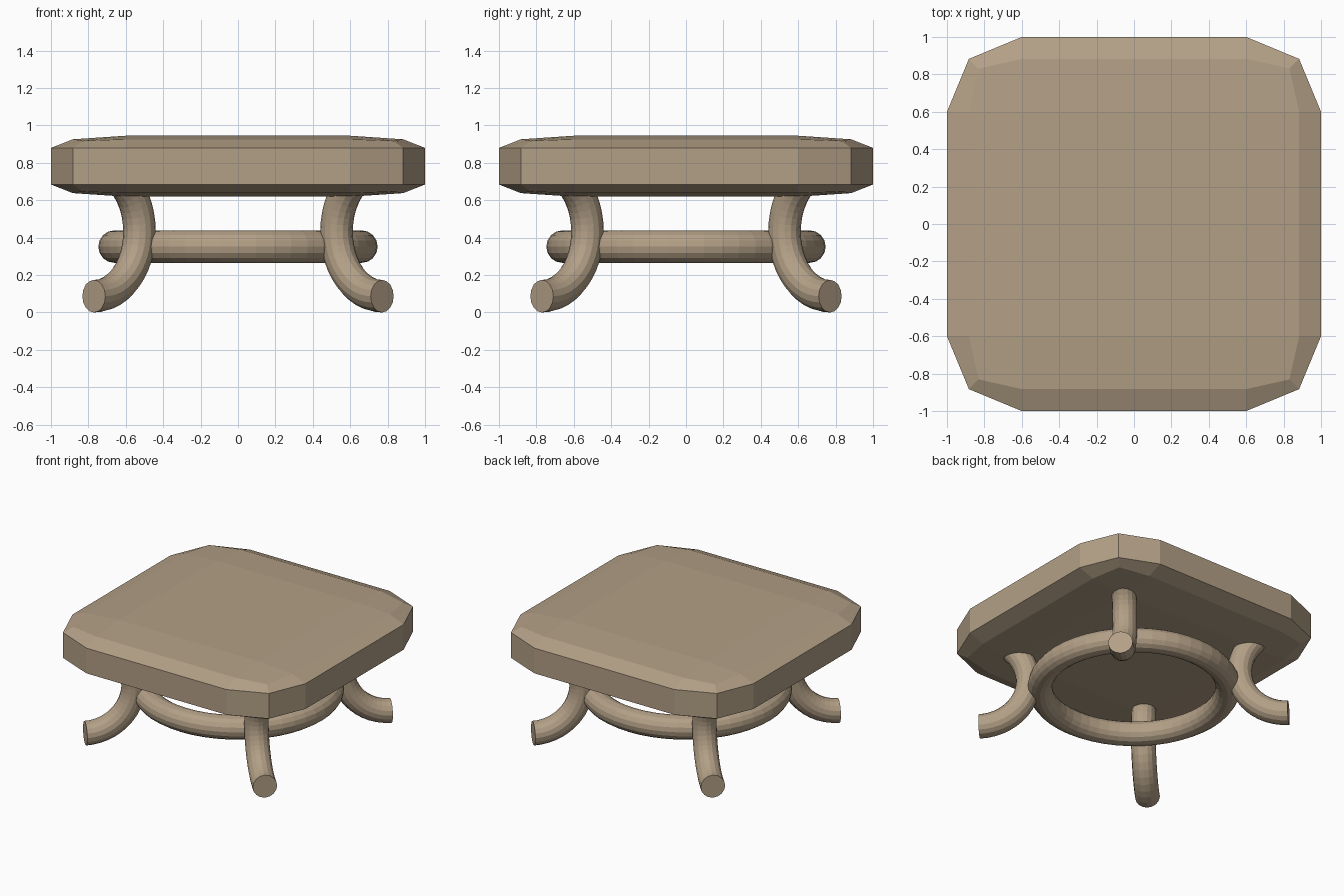
import bpy
import bmesh
from math import pi, radians
from mathutils import Matrix, Vector

cube = bpy.data.objects.get("Cube")
if cube:
    bpy.data.objects.remove(cube, do_unlink=True)

# One wood colour for the whole stool
TAN = (0.45, 0.35, 0.24, 1.0)
wood = bpy.data.materials.new("tan_wood")
wood.use_nodes = True
wood.diffuse_color = TAN
wood.node_tree.nodes["Principled BSDF"].inputs["Base Color"].default_value = TAN

TUBE = 0.087  # radius of the legs and the ring


def add_object(name, bm):
    bmesh.ops.recalc_face_normals(bm, faces=bm.faces)
    mesh = bpy.data.meshes.new(name)
    bm.to_mesh(mesh)
    bm.free()
    mesh.materials.append(wood)
    obj = bpy.data.objects.new(name, mesh)
    bpy.context.scene.collection.objects.link(obj)
    return obj


def swept_tube(start, turn, centre, axis, angle, steps):
    """Sweep a circle around an axis; open ends are capped."""
    bm = bmesh.new()
    bmesh.ops.create_circle(bm, segments=16, radius=TUBE,
                            matrix=Matrix.Translation(start) @ turn)
    bmesh.ops.spin(bm, geom=bm.verts[:] + bm.edges[:], cent=centre,
                   axis=axis, angle=angle, steps=steps)
    bmesh.ops.remove_doubles(bm, verts=bm.verts, dist=0.0005)
    bmesh.ops.holes_fill(bm, edges=[e for e in bm.edges if e.is_boundary], sides=0)
    return bm


# Seat: chamfered cube flattened into a slab
bm = bmesh.new()
bmesh.ops.create_cube(bm, size=2)
bmesh.ops.bevel(bm, geom=bm.edges[:], offset=0.4, segments=2, profile=0.5,
                affect='EDGES')
bmesh.ops.scale(bm, vec=(1, 1, 0.163), verts=bm.verts)
bmesh.ops.translate(bm, vec=(0, 0, 0.782), verts=bm.verts)
add_object("seat", bm)

# Brace ring between the legs
bm = swept_tube(Vector((0.66, 0, 0.352)), Matrix.Rotation(pi / 2, 4, 'X'),
                (0, 0, 0.352), (0, 0, 1), 2 * pi, 48)
add_object("brace_ring", bm)

# Four half-circle legs on the diagonals, upper ends sunk in the seat
LEGS = {"back_left_leg": 45, "back_right_leg": 135,
        "front_right_leg": 225, "front_left_leg": 315}
for name, degrees in LEGS.items():
    bm = swept_tube(Vector((1.09, 0, TUBE)), Matrix.Rotation(pi / 2, 4, 'Y'),
                    (1.09, 0, 0.432), (0, 1, 0), pi, 24)
    bm.transform(Matrix.Rotation(radians(degrees), 4, 'Z'))
    add_object(name, bm)
